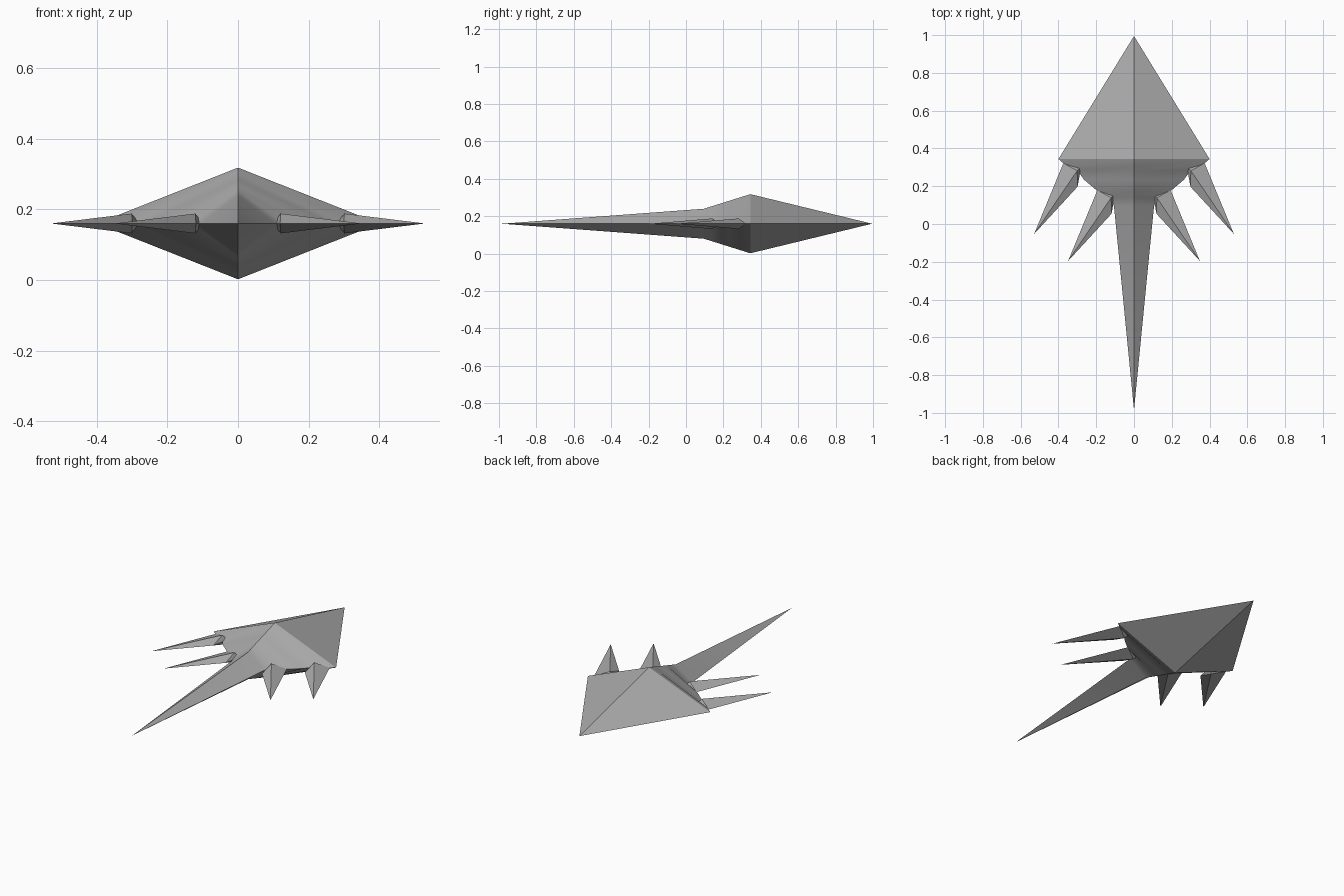
import bpy
import bmesh

if "Cube" in bpy.data.objects:
    bpy.data.objects.remove(bpy.data.objects["Cube"], do_unlink=True)

MID = 0.16  # height of the plane of symmetry

# One grey hull material
grey = bpy.data.materials.new("hull grey")
grey.use_nodes = True
colour = (0.4, 0.4, 0.4, 1)
grey.diffuse_color = colour
grey.node_tree.nodes["Principled BSDF"].inputs["Base Color"].default_value = colour


def finish(name, bm, smooth):
    bmesh.ops.recalc_face_normals(bm, faces=bm.faces)
    mesh = bpy.data.meshes.new(name)
    bm.to_mesh(mesh)
    bm.free()
    mesh.materials.append(grey)
    obj = bpy.data.objects.new(name, mesh)
    bpy.context.collection.objects.link(obj)
    if smooth:
        bpy.ops.object.select_all(action="DESELECT")
        obj.select_set(True)
        bpy.context.view_layer.objects.active = obj
        bpy.ops.object.shade_smooth_by_angle(angle=0.5)
    return obj


def loft(name, front, back, sections):
    """Diamond cross-sections (y, half width, half height) closed by points."""
    bm = bmesh.new()
    rings = [[bm.verts.new(p) for p in ((w, y, MID), (0, y, MID + h),
                                        (-w, y, MID), (0, y, MID - h))]
             for y, w, h in sections]
    tips = [bm.verts.new((0, y, MID)) for y in (front, back)]
    for i in range(4):
        j = (i + 1) % 4
        bm.faces.new((tips[0], rings[0][i], rings[0][j]))
        bm.faces.new((tips[1], rings[-1][i], rings[-1][j]))
        for a, b in zip(rings, rings[1:]):
            bm.faces.new((a[i], a[j], b[j], b[i]))
    return finish(name, bm, True)


# Hull: pointed nose, curved rear edge and long tail
outline = [(0.344, 0.4), (0.31, 0.36), (0.285, 0.3), (0.235, 0.265),
           (0.18, 0.2), (0.14, 0.13), (0.095, 0.106)]
loft("hull_and_tail", 0.995, -0.985,
     [(y, w, 0.08 + 0.078 * (y - 0.095) / 0.249) for y, w in outline])


def spike(name, x, y, side):
    """Trailing spike with a ridge above and below and a blunt root."""
    def point(dx, dy, dz=0):
        return bm.verts.new((side * (x + dx), y + dy, MID + dz))
    bm = bmesh.new()
    tip, root = point(0, 0), point(-0.25, 0.36)
    ring = [point(-0.23, 0.25), point(-0.228, 0.335, 0.028),
            point(-0.155, 0.375), point(-0.228, 0.335, -0.028)]
    for i in range(4):
        a, b = ring[i], ring[(i + 1) % 4]
        bm.faces.new((tip, a, b))
        bm.faces.new((root, b, a))
    return finish(name, bm, False)


# Two spikes on each side
for label, side in (("left", 1), ("right", -1)):
    spike(label + "_inner_spike", 0.349, -0.196, side)
    spike(label + "_outer_spike", 0.529, -0.053, side)
